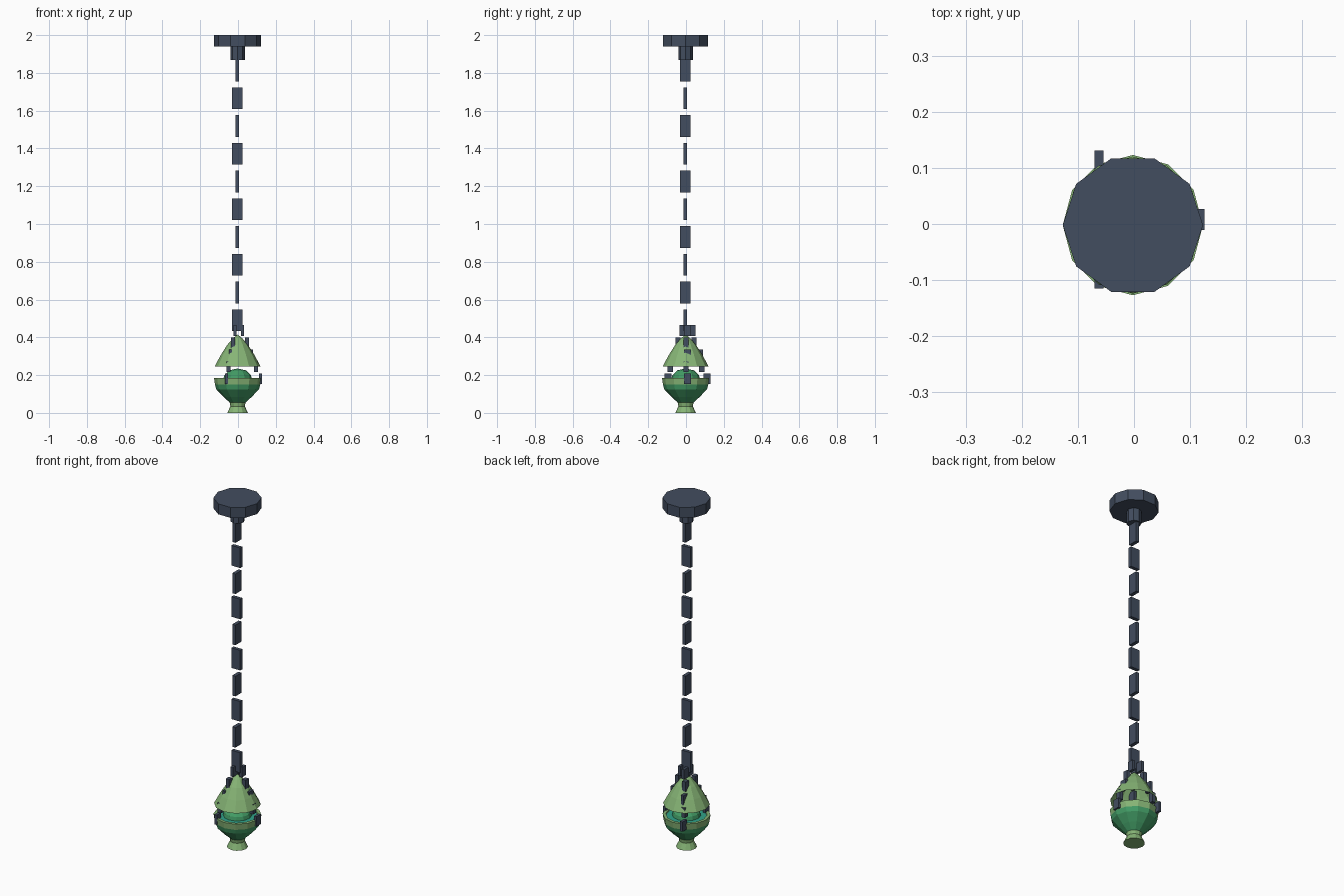
import bpy, math
from mathutils import Matrix

if "Cube" in bpy.data.objects:
    bpy.data.objects.remove(bpy.data.objects["Cube"])

def mat(name, c):
    m = bpy.data.materials.new(name)
    m.diffuse_color = (*c, 1)
    m.use_nodes = True
    m.node_tree.nodes["Principled BSDF"].inputs["Base Color"].default_value = m.diffuse_color
    return m

IRON = mat("dark iron", (0.055, 0.075, 0.115))
LIGHT = mat("light green", (0.24, 0.46, 0.18))
GREEN = mat("deep green", (0.055, 0.33, 0.13))
TEAL = mat("teal", (0.03, 0.36, 0.25))
CX = CY = -0.002

def lathe(name, prof, n, mats, rule=None):
    """Revolve (r, z) profile; r = 0 makes a pole. rule gives a material per band."""
    verts, rings, faces, idx = [], [], [], []
    for r, z in prof:
        k = 1 if r == 0 else n
        rings.append([len(verts) + i for i in range(k)])
        verts += [(CX + r * math.cos(math.tau * i / n), CY + r * math.sin(math.tau * i / n), z) for i in range(k)]
    for b, (p, q) in enumerate(zip(rings, rings[1:])):
        for i in range(n):
            j = (i + 1) % n
            if len(p) == 1:
                f = (p[0], q[j], q[i])
            elif len(q) == 1:
                f = (p[i], p[j], q[0])
            else:
                f = (p[i], p[j], q[j], q[i])
            faces.append(f)
            idx.append(rule[b] if rule else 0)
    me = bpy.data.meshes.new(name)
    me.from_pydata(verts, [], faces)
    for m in mats:
        me.materials.append(m)
    for p, k in zip(me.polygons, idx):
        p.material_index = k
    ob = bpy.data.objects.new(name, me)
    bpy.context.collection.objects.link(ob)

def box(name, loc, size):
    bpy.ops.mesh.primitive_cube_add(size=1, location=loc)
    ob = bpy.context.object
    ob.name = name
    ob.data.transform(Matrix.Diagonal((*size, 1)))
    ob.data.materials.append(IRON)

# ceiling mount
lathe("ceiling_plate", [(0, 1.94), (0.125, 1.94), (0.125, 2.0), (0, 2.0)], 10, [IRON])
lathe("ceiling_stem", [(0, 1.868), (0.038, 1.868), (0.038, 1.94), (0, 1.94)], 8, [IRON])

# main chain, links turned alternately
for i in range(10):
    size = (0.02, 0.056, 0.115) if i % 2 == 0 else (0.056, 0.02, 0.115)
    box("chain_link", (-0.004, -0.004, 1.812 - i * 0.1468), size)

# bowl with foot and rim
lathe("bowl", [(0, 0), (0.055, 0), (0.038, 0.035), (0.042, 0.055), (0.075, 0.085), (0.113, 0.125),
               (0.12, 0.15), (0.125, 0.185), (0.108, 0.185), (0.105, 0.178)],
      12, [LIGHT, GREEN], [0, 0, 0, 1, 1, 1, 0, 0, 0])
lathe("bowl_contents", [(0.115, 0.18), (0, 0.18)], 12, [TEAL])
lathe("mound", [(0.075, 0.18), (0.07, 0.2), (0.045, 0.225), (0, 0.235)], 12, [GREEN])

# lid, open underneath
lathe("lid", [(0.122, 0.245), (0.09, 0.305), (0.055, 0.36), (0.025, 0.395), (0, 0.415)], 12, [LIGHT])

# three side chains from rim to main chain
for k in range(3):
    a = math.tau * k / 3
    for i in range(5):
        r = 0.12 - 0.0235 * i
        w, d, dy = (0.016, 0.038, 0.008) if i % 2 == 0 else (0.022, 0.028, 0.0)
        box("side_chain_link", (CX + r * math.cos(a), dy + r * math.sin(a), 0.18 + 0.064 * i), (w, d, 0.056))
